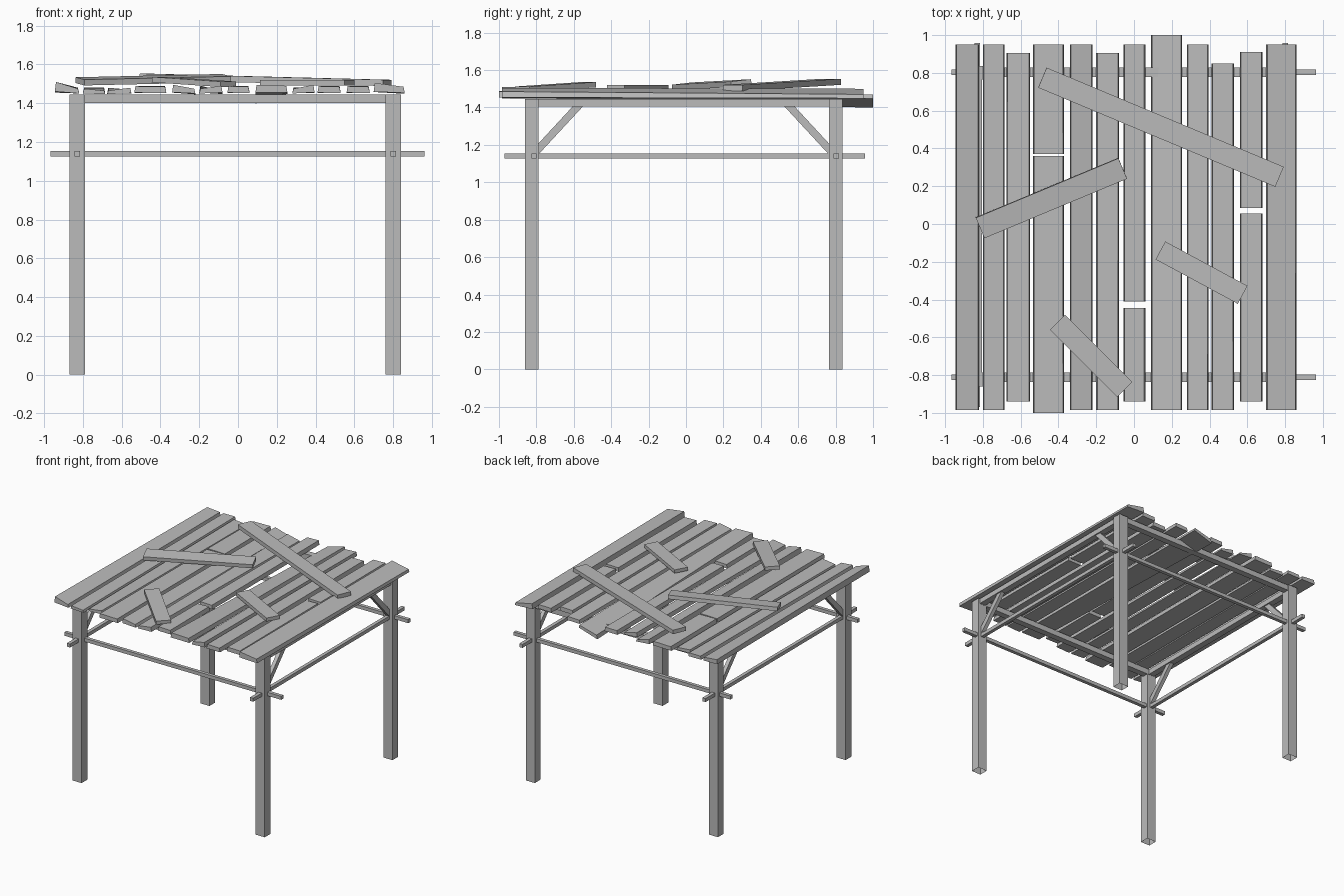
import bpy, bmesh, math
from mathutils import Vector, Matrix

cube = bpy.data.objects.get("Cube")
if cube:
    bpy.data.objects.remove(cube, do_unlink=True)

wood = bpy.data.materials.new("weathered grey wood")
wood.use_nodes = True
grey = (0.5, 0.5, 0.5, 1)
wood.diffuse_color = grey
wood.node_tree.nodes["Principled BSDF"].inputs["Base Color"].default_value = grey


def finish(name, bm):
    bmesh.ops.recalc_face_normals(bm, faces=bm.faces)
    mesh = bpy.data.meshes.new(name)
    bm.to_mesh(mesh)
    bm.free()
    mesh.materials.append(wood)
    obj = bpy.data.objects.new(name, mesh)
    bpy.context.scene.collection.objects.link(obj)
    return obj


def box(name, low, high):
    low, high = Vector(low), Vector(high)
    bm = bmesh.new()
    bmesh.ops.create_cube(bm, size=1)
    for v in bm.verts:
        v.co = (low + high) / 2 + v.co * (high - low)
    return finish(name, bm)


def bar(name, start, end, width, thick, roll=0):
    """Straight board between two points; width is horizontal at zero roll."""
    start, end = Vector(start), Vector(end)
    along = (end - start).normalized()
    side = along.cross(Vector((0, 0, 1))).normalized()
    side = Matrix.Rotation(roll, 3, along) @ side
    up = side.cross(along)
    bm = bmesh.new()
    bmesh.ops.create_cube(bm, size=1)
    for v in bm.verts:
        x, y, z = v.co
        v.co = (start + end) / 2 + side * x * width + up * z * thick + along * y * (end - start).length
    return finish(name, bm)


def plank(name, x0, x1, y0, y1, tops):
    """Roof board whose four top corners sit at their own heights."""
    bm = bmesh.new()
    bmesh.ops.create_cube(bm, size=1)
    front_left, front_right, back_left, back_right = tops
    for v in bm.verts:
        left, front, top = v.co.x < 0, v.co.y < 0, v.co.z > 0
        height = ((front_left if left else front_right) if front
                  else (back_left if left else back_right))
        lean = 0.006 if top else 0
        v.co = (x0 + lean if left else x1 - lean,
                y0 if front else y1,
                height if top else height * 0.3 + 1.008 - 0.7 * (1.485 - height) * (height < 1.45))
    return finish(name, bm)


# Posts, open underneath
XS, YS = (-0.83, 0.80), (-0.825, 0.80)
for x, side in zip(XS, ("right", "left")):
    for y, end in zip(YS, ("front", "back")):
        post = box(f"{end}_{side}_post", (x - 0.04, y - 0.035, 0), (x + 0.04, y + 0.037, 1.445))
        bm = bmesh.new()
        bm.from_mesh(post.data)
        bottom = [f for f in bm.faces if f.calc_center_median().z < 0.01]
        bmesh.ops.delete(bm, geom=bottom, context="FACES_ONLY")
        bm.to_mesh(post.data)
        bm.free()
        # Diagonal brace towards the middle of the side
        inward = 1 if y < 0 else -1
        bar(f"{end}_{side}_brace", (x, y + 0.01 * inward, 1.15),
            (x, y + 0.26 * inward, 1.42), 0.03, 0.04)

# Thin rails through the posts and beams under the roof
for y, end in zip((-0.812, 0.803), ("front", "back")):
    box(f"{end}_rail", (-0.967, y - 0.014, 1.126), (0.963, y + 0.014, 1.154))
    box(f"{end}_beam", (-0.85, y - 0.025, 1.402), (0.84, y + 0.025, 1.445))
for x, side in zip(XS, ("right", "left")):
    box(f"{side}_rail", (x - 0.014, -0.97, 1.126), (x + 0.014, 0.957, 1.154))
    box(f"{side}_beam", (x - 0.025, -0.84, 1.405), (x + 0.025, 0.83, 1.445))

# Roof boards: left, right, front, back
boards = [
    (-0.945, -0.82, -0.985, 0.95), (-0.80, -0.685, -0.985, 0.95),
    (-0.675, -0.55, -0.94, 0.905), (-0.535, -0.37, -1, 0.36),
    (-0.535, -0.37, 0.37, 0.95), (-0.34, -0.22, -0.985, 0.95),
    (-0.20, -0.08, -0.985, 0.905), (-0.055, 0.06, -0.41, 0.95),
    (-0.055, 0.06, -0.94, -0.445), (0.09, 0.255, -0.985, 1),
    (0.28, 0.395, -0.985, 0.95), (0.41, 0.53, -0.985, 0.85),
    (0.56, 0.68, -0.94, 0.055), (0.56, 0.68, 0.085, 0.91),
    (0.70, 0.86, -0.985, 0.95)]
warped = {
    0: (1.51, 1.475, 1.49, 1.48), 1: (1.475, 1.465, 1.48, 1.48),
    2: (1.465, 1.48, 1.48, 1.47), 5: (1.495, 1.475, 1.49, 1.46),
    6: (1.475, 1.49, 1.49, 1.465), 9: (1.495, 1.49, 1.43, 1.47),
    10: (1.475, 1.495, 1.48, 1.485), 14: (1.505, 1.485, 1.50, 1.47)}
for i, b in enumerate(boards):
    plank(f"roof_board_{i + 1}", *b, warped.get(i, (1.488, 1.485, 1.485, 1.488)))

# Loose boards lying across the roof
bar("loose_long_board", (-0.485, 0.775, 1.537), (0.77, 0.25, 1.505), 0.115, 0.032)
bar("loose_side_board", (-0.815, -0.02, 1.513), (-0.06, 0.295, 1.53), 0.118, 0.03, math.radians(6))
bar("loose_short_board", (0.14, -0.14, 1.505), (0.575, -0.375, 1.505), 0.108, 0.028)
bar("loose_front_board", (-0.405, -0.52, 1.522), (-0.05, -0.875, 1.498), 0.112, 0.028)
